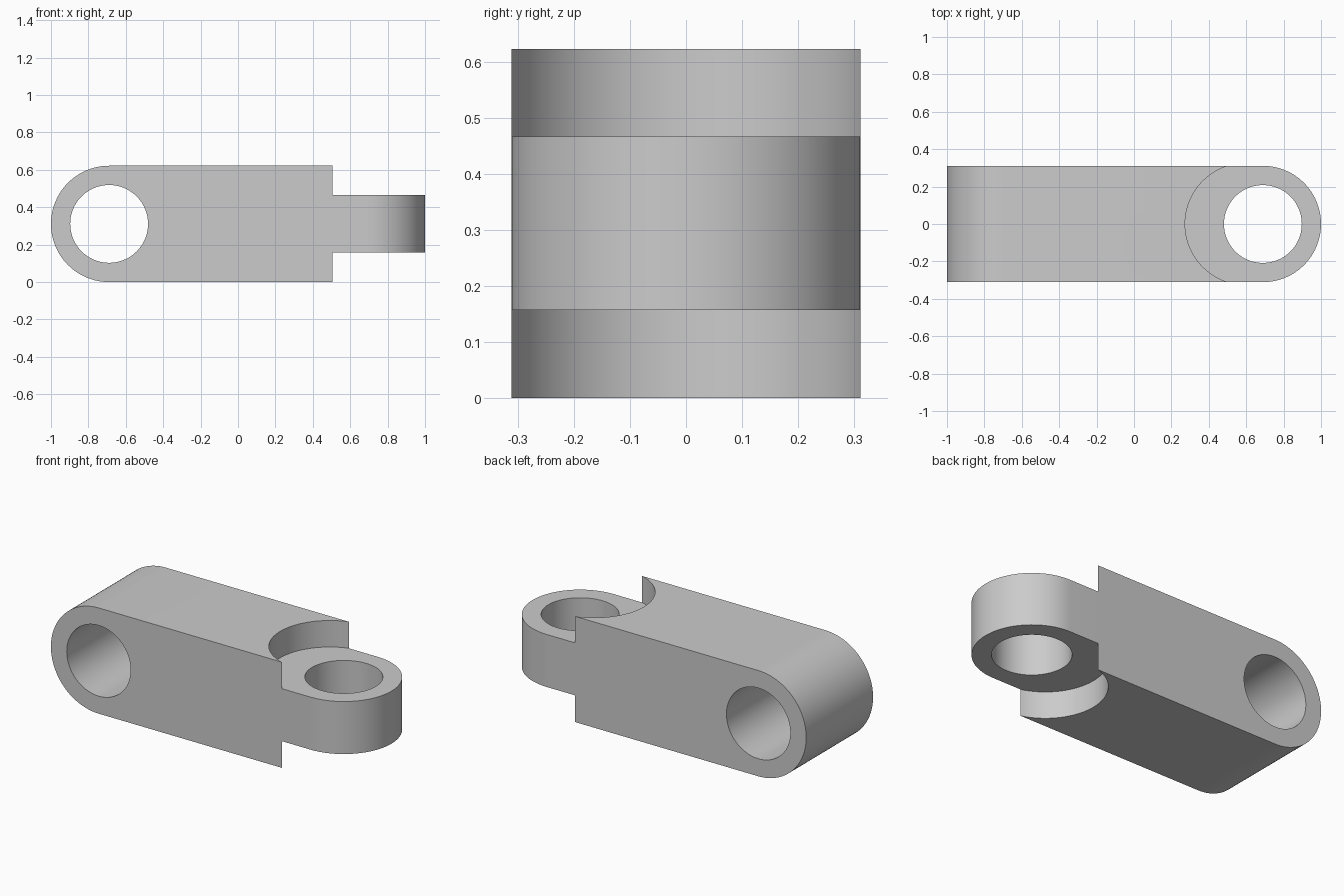
import bpy
import bmesh
import math
from mathutils import Vector

if "Cube" in bpy.data.objects:
    bpy.data.objects.remove(bpy.data.objects["Cube"])

R = 0.311          # half width and end radius
EYE = 1 - R        # distance of both eye centres from the middle
HOLE = 0.208
TAB_LOW, TAB_HIGH = 0.157, 0.466

grey = bpy.data.materials.new("light grey")
grey.use_nodes = True
grey.diffuse_color = (0.6, 0.6, 0.6, 1)
grey.node_tree.nodes["Principled BSDF"].inputs["Base Color"].default_value = (0.6, 0.6, 0.6, 1)


def arc(cx, cy, r, start, end, steps=48):
    return [(cx + r * math.cos(a), cy + r * math.sin(a))
            for a in (math.radians(start + (end - start) * i / steps) for i in range(steps + 1))]


def prism(name, profile, axis, low, high):
    """Extrude a flat profile along y (profile in x, z) or z (profile in x, y)."""
    def place(u, v, w):
        return Vector((u, w, v)) if axis == "y" else Vector((u, v, w))
    bm = bmesh.new()
    face = bm.faces.new([bm.verts.new(place(u, v, low)) for u, v in profile])
    side = bmesh.ops.extrude_face_region(bm, geom=[face])["geom"]
    bmesh.ops.translate(bm, verts=[g for g in side if isinstance(g, bmesh.types.BMVert)],
                        vec=place(0, 0, high - low))
    bmesh.ops.recalc_face_normals(bm, faces=bm.faces)
    mesh = bpy.data.meshes.new(name)
    bm.to_mesh(mesh)
    bm.free()
    mesh.materials.append(grey)
    obj = bpy.data.objects.new(name, mesh)
    bpy.context.collection.objects.link(obj)
    return obj


def combine(target, cutter, operation="DIFFERENCE"):
    cutter.hide_render = True
    mod = target.modifiers.new(cutter.name, "BOOLEAN")
    mod.object, mod.operation, mod.solver = cutter, operation, "EXACT"
    bpy.context.view_layer.objects.active = target
    bpy.ops.object.modifier_apply(modifier=mod.name)
    bpy.data.objects.remove(cutter)


# Bar with a rounded left end seen from the front
link = prism("link_bar", arc(-EYE, R, R, 90, 270) + [(1.2, 0), (1.2, 2 * R)], "y", -0.4, 0.4)

# Rounded right end seen from the top
plan = arc(EYE, 0, R, -90, 90) + [(-1.2, R), (-1.2, -R)]
combine(link, prism("plan_shape", plan, "z", -0.1, 0.8), "INTERSECT")

# Curved reliefs above and below the tab
relief = arc(0.598, 0, 0.325, 90, 270) + [(1.3, -0.325), (1.3, 0.325)]
for low, high in ((-0.1, TAB_LOW), (TAB_HIGH, 0.8)):
    combine(link, prism("tab_relief", relief, "z", low, high))

# Pin holes, one across each end
circle_steps = 96
combine(link, prism("cross_hole", arc(-EYE, R, HOLE, 0, 360, circle_steps)[:-1], "y", -0.5, 0.5))
combine(link, prism("upright_hole", arc(EYE, 0, HOLE, 0, 360, circle_steps)[:-1], "z", -0.2, 0.9))

# Smooth curved walls, crisp rims
bpy.ops.object.select_all(action="DESELECT")
link.select_set(True)
bpy.context.view_layer.objects.active = link
bpy.ops.object.shade_smooth_by_angle(angle=math.radians(30))
